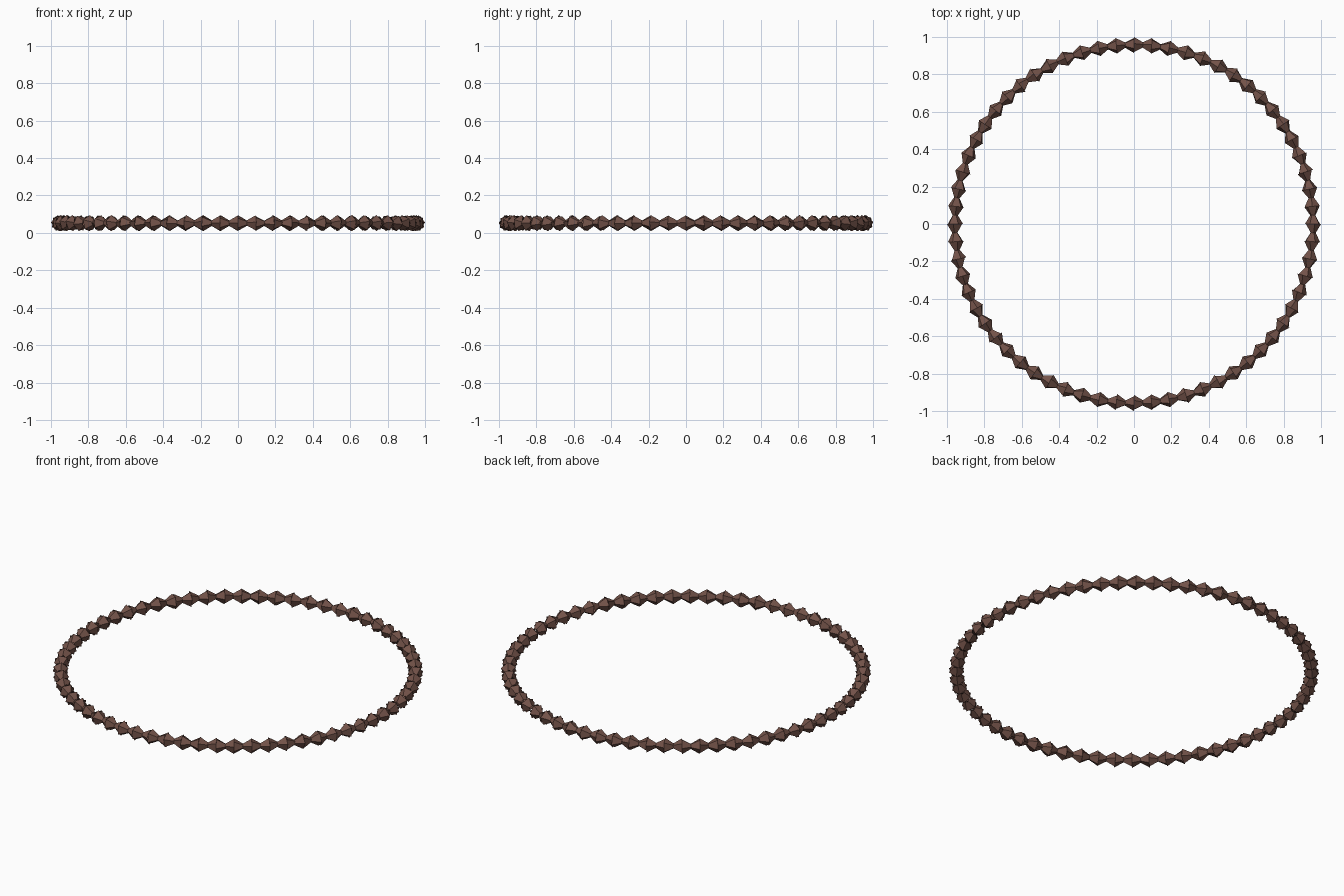
import bpy, bmesh, math, random
from mathutils import Matrix

if "Cube" in bpy.data.objects:
    bpy.data.objects.remove(bpy.data.objects["Cube"])

random.seed(4)
COUNT = 64          # beads around the ring
RING = 0.957        # radius of the bead centres
HEIGHT = 0.052      # height of the ring's mid plane
R, NECK, HALF = 0.043, 0.014, 0.049   # bead waist, neck, half length

brown = bpy.data.materials.new("dark brown")
brown.diffuse_color = (0.17, 0.085, 0.066, 1)
brown.use_nodes = True
brown.node_tree.nodes["Principled BSDF"].inputs["Base Color"].default_value = brown.diffuse_color

bm = bmesh.new()


def half_bead(matrix):
    # five-sided tapered half, waist at the local origin, neck along local z
    bmesh.ops.create_cone(bm, segments=5, radius1=R, radius2=NECK, depth=HALF,
                          cap_ends=False,
                          matrix=matrix @ Matrix.Translation((0, 0, HALF / 2)))


# ring of faceted double-cone beads, each rolled differently about the ring line
for i in range(COUNT):
    spin = Matrix.Rotation(2 * math.pi * i / COUNT, 4, 'Z')
    place = spin @ Matrix.Translation((RING, 0, HEIGHT)) @ Matrix.Rotation(-math.pi / 2, 4, 'X')
    place = place @ Matrix.Rotation(random.uniform(0, 2 * math.pi), 4, 'Z')
    half_bead(place)
    half_bead(place @ Matrix.Rotation(math.pi, 4, 'X'))

bmesh.ops.remove_doubles(bm, verts=bm.verts, dist=0.0005)
bmesh.ops.recalc_face_normals(bm, faces=bm.faces)
mesh = bpy.data.meshes.new("beaded_ring")
bm.to_mesh(mesh)
bm.free()
mesh.materials.append(brown)
ring = bpy.data.objects.new("beaded_ring", mesh)
bpy.context.collection.objects.link(ring)
